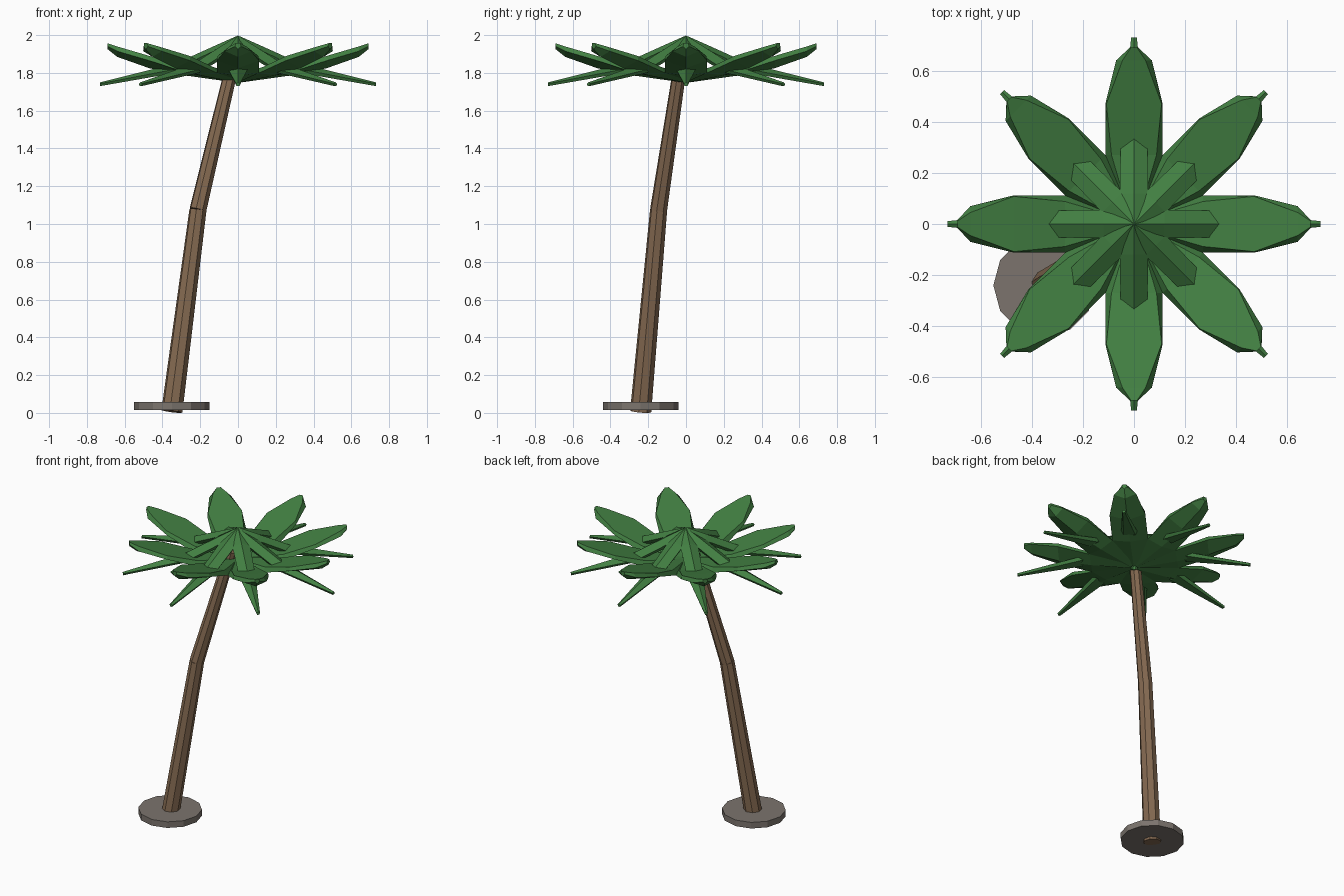
import bpy, bmesh, math
from mathutils import Vector

cube = bpy.data.objects.get("Cube")
if cube:
    bpy.data.objects.remove(cube, do_unlink=True)


def material(name, rgb):
    m = bpy.data.materials.new(name)
    m.use_nodes = True
    m.diffuse_color = (*rgb, 1)
    m.node_tree.nodes["Principled BSDF"].inputs["Base Color"].default_value = (*rgb, 1)
    return m


green = material("leaf green", (0.055, 0.215, 0.055))
brown = material("bark brown", (0.235, 0.145, 0.083))
grey = material("stone grey", (0.20, 0.175, 0.155))


def loft(name, rings, mat):
    """Mesh through equal-sized rings of points, capped at both ends."""
    bm = bmesh.new()
    loops = [[bm.verts.new(p) for p in ring] for ring in rings]
    for a, b in zip(loops, loops[1:]):
        for i in range(len(a)):
            j = (i + 1) % len(a)
            bm.faces.new((a[i], a[j], b[j], b[i]))
    bm.faces.new(loops[0])
    bm.faces.new(loops[-1])
    bmesh.ops.recalc_face_normals(bm, faces=bm.faces)
    mesh = bpy.data.meshes.new(name)
    bm.to_mesh(mesh)
    bm.free()
    mesh.materials.append(mat)
    return mesh


def place(name, mesh, angle=0):
    ob = bpy.data.objects.new(name, mesh)
    ob.rotation_euler.z = angle
    bpy.context.collection.objects.link(ob)
    return ob


def circle(centre, axis, radius, sides):
    rot = axis.to_track_quat("Z", "Y")
    return [centre + rot @ Vector((radius * math.cos(a), radius * math.sin(a), 0))
            for a in (math.tau * i / sides for i in range(sides))]


def cylinder(name, start, end, r1, r2, sides, mat):
    a, b = Vector(start), Vector(end)
    rings = [circle(a, b - a, r1, sides), circle(b, b - a, r2, sides)]
    return place(name, loft(name, rings, mat))


# Stone foot and two-part leaning trunk
cylinder("base_disc", (-0.35, -0.24, 0.015), (-0.35, -0.24, 0.057), 0.2, 0.2, 12, grey)
bend = (-0.212, -0.145, 1.075)
cylinder("lower_trunk", (-0.35, -0.24, 0.008), bend, 0.057, 0.046, 8, brown)
cylinder("upper_trunk", bend, (-0.03, -0.03, 1.84), 0.046, 0.036, 8, brown)

# Broad rising leaf: radius, top half width, top z, side half width, side z, keel z
broad = [
    (0.02, 0.015, 1.79, 0.03, 1.765, 1.75),
    (0.27, 0.088, 1.83, 0.112, 1.80, 1.785),
    (0.47, 0.108, 1.89, 0.112, 1.865, 1.825),
    (0.64, 0.045, 1.94, 0.07, 1.915, 1.885),
    (0.69, 0.012, 1.957, 0.016, 1.94, 1.925),
]
broad_mesh = loft("broad_leaf", [
    [(r, -wt, zt), (r, -ws, zs), (r, 0, zk), (r, ws, zs), (r, wt, zt)]
    for r, wt, zt, ws, zs, zk in broad], green)

# Narrow drooping leaf with a ridged top: radius, half width, ridge z, eave z, bottom z
narrow = [
    (0.0, 0.012, 1.998, 1.985, 1.97),
    (0.12, 0.056, 1.945, 1.92, 1.89),
    (0.33, 0.052, 1.85, 1.82, 1.80),
    (0.73, 0.011, 1.75, 1.743, 1.73),
]
narrow_mesh = loft("narrow_leaf", [
    [(r, -w, ze), (r, -w * 0.7, zb), (r, w * 0.7, zb), (r, w, ze), (r, 0, zr)]
    for r, w, zr, ze, zb in narrow], green)

# Crown of eight leaves of each kind
for i in range(8):
    angle = i * math.tau / 8
    place(f"broad_leaf_{i + 1}", broad_mesh, angle)
    place(f"narrow_leaf_{i + 1}", narrow_mesh, angle)
